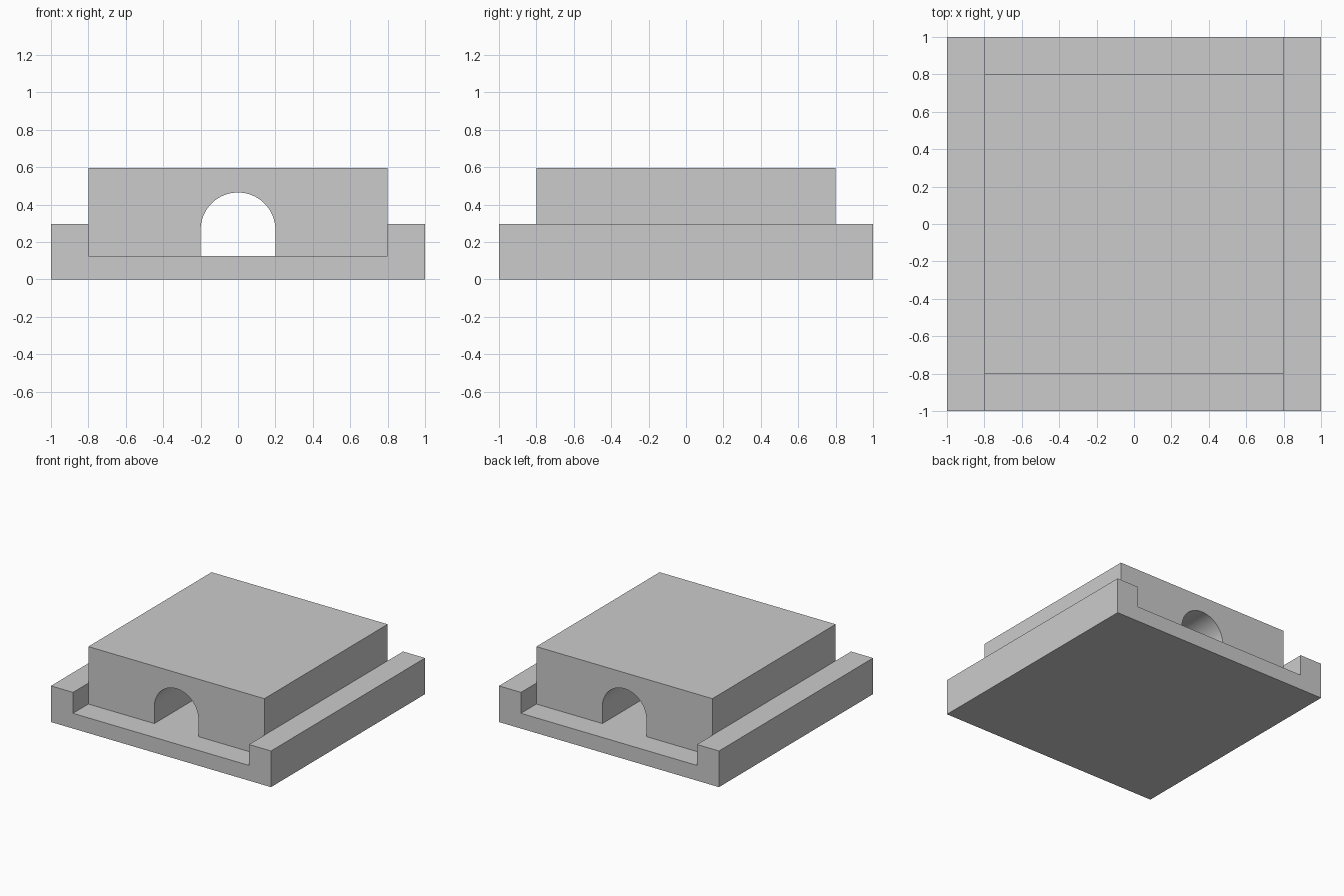
import bpy, bmesh
from math import sin, cos, pi, radians

if "Cube" in bpy.data.objects:
    bpy.data.objects.remove(bpy.data.objects["Cube"])

FLOOR, RIM, TOP = 0.125, 0.297, 0.597   # channel floor, rail top, block top
ARCH_R, ARCH_Z = 0.2, 0.265             # tunnel radius and spring height


def extrude_profile(name, points, half_depth):
    """Extrude a closed x-z profile along y, centred on y = 0."""
    bm = bmesh.new()
    face = bm.faces.new([bm.verts.new((x, -half_depth, z)) for x, z in points])
    new = bmesh.ops.extrude_face_region(bm, geom=[face])["geom"]
    verts = [g for g in new if isinstance(g, bmesh.types.BMVert)]
    bmesh.ops.translate(bm, verts=verts, vec=(0, 2 * half_depth, 0))
    bmesh.ops.recalc_face_normals(bm, faces=bm.faces)
    mesh = bpy.data.meshes.new(name)
    bm.to_mesh(mesh)
    bm.free()
    obj = bpy.data.objects.new(name, mesh)
    bpy.context.collection.objects.link(obj)
    return obj


# Base plate with a channel between two side rails
half = [(1, 0), (1, RIM), (0.8, RIM), (0.8, FLOOR)]
extrude_profile("channel_base", half + [(-x, z) for x, z in reversed(half)], 1.0)

# Sliding block with an arched tunnel running front to back
steps = 32
arch = [(ARCH_R * cos(pi * i / steps), ARCH_Z + ARCH_R * sin(pi * i / steps))
        for i in range(steps + 1)]
block = extrude_profile(
    "tunnel_block",
    [(0.8, FLOOR), (0.8, TOP), (-0.8, TOP), (-0.8, FLOOR), (-ARCH_R, FLOOR)]
    + arch[::-1] + [(ARCH_R, FLOOR)], 0.8)

# Smooth the tunnel vault, keep the corners sharp
bpy.context.view_layer.objects.active = block
block.select_set(True)
bpy.ops.object.shade_smooth_by_angle(angle=radians(30))
